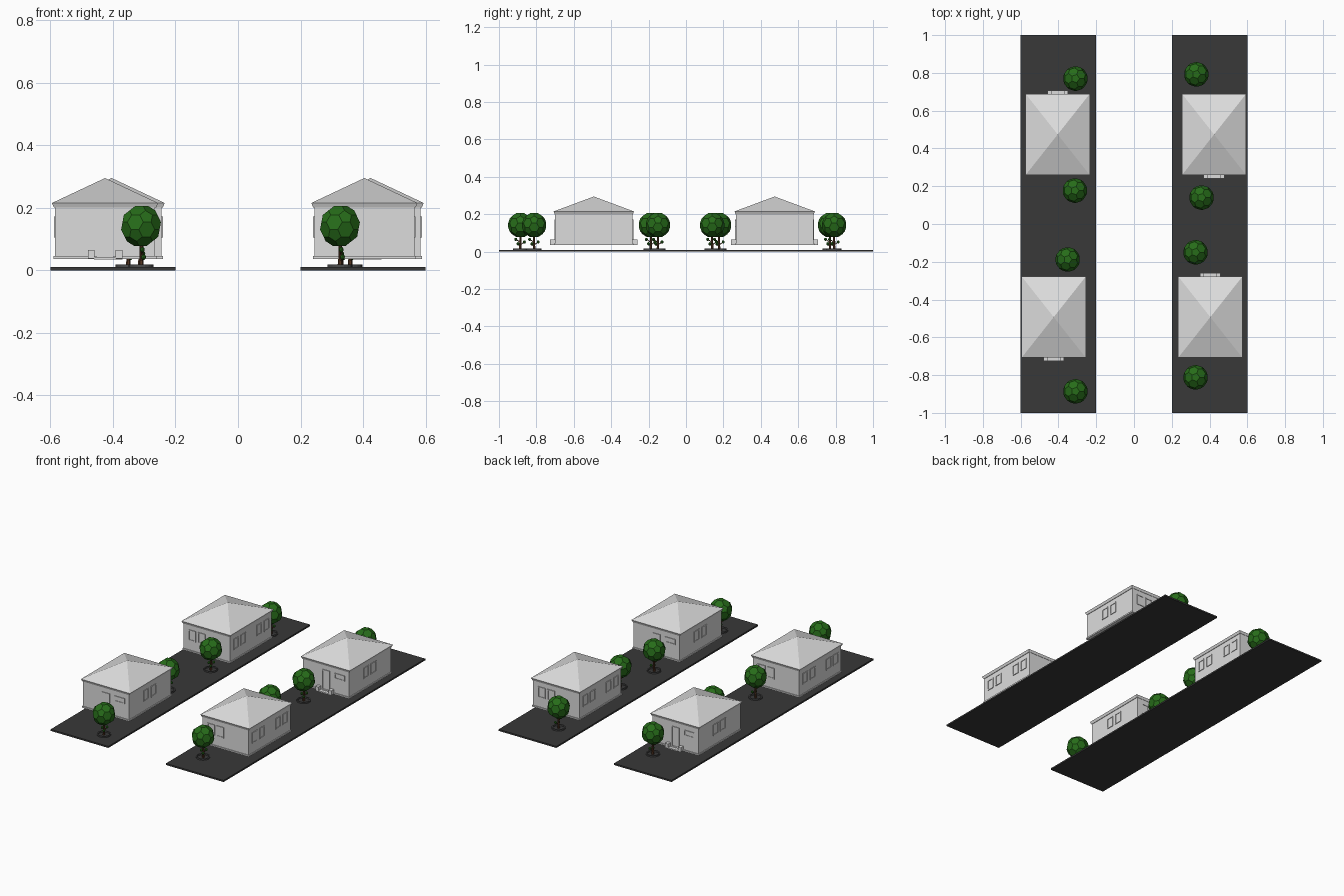
import bpy, bmesh, math
from mathutils import Vector, Matrix

if "Cube" in bpy.data.objects:
    bpy.data.objects.remove(bpy.data.objects["Cube"])


def material(name, rgb):
    m = bpy.data.materials.new(name)
    m.diffuse_color = (*rgb, 1)
    m.use_nodes = True
    m.node_tree.nodes["Principled BSDF"].inputs["Base Color"].default_value = m.diffuse_color
    return m


PLASTER = material("pale grey plaster", (0.72, 0.72, 0.72))
ASPHALT = material("dark grey ground", (0.04, 0.04, 0.04))
STONE = material("grey kerb", (0.07, 0.07, 0.07))
LEAF = material("green leaves", (0.02, 0.15, 0.01))
BARK = material("brown bark", (0.09, 0.035, 0.015))


def finish(name, bm, mat, matrix=Matrix()):
    bmesh.ops.recalc_face_normals(bm, faces=bm.faces[:])
    me = bpy.data.meshes.new(name)
    bm.to_mesh(me)
    bm.free()
    me.materials.append(mat)
    ob = bpy.data.objects.new(name, me)
    ob.matrix_world = matrix
    bpy.context.collection.objects.link(ob)
    return ob


def add_box(bm, x0, x1, y0, y1, z0, z1):
    m = Matrix.Translation(((x0 + x1) / 2, (y0 + y1) / 2, (z0 + z1) / 2))
    bmesh.ops.create_cube(bm, size=1, matrix=m @ Matrix.Diagonal((x1 - x0, y1 - y0, z1 - z0, 1)))


def add_rod(bm, a, b, r0, r1, sides=6):
    a, b = Vector(a), Vector(b)
    d = b - a
    m = Matrix.Translation((a + b) / 2) @ d.to_track_quat('Z', 'Y').to_matrix().to_4x4()
    bmesh.ops.create_cone(bm, cap_ends=True, segments=sides, radius1=r0, radius2=r1,
                          depth=d.length, matrix=m)


def add_ball(bm, centre, r, rz):
    # truncated icosahedron: a pentagon faces straight up
    ball = bmesh.new()
    bmesh.ops.create_icosphere(ball, subdivisions=1, radius=1)
    bmesh.ops.bevel(ball, geom=ball.verts[:], offset=33, offset_type='PERCENT',
                    segments=1, profile=0.5, affect='VERTICES')
    for v in ball.verts:
        v.co.normalize()
    me = bpy.data.meshes.new("ball")
    ball.to_mesh(me)
    ball.free()
    me.transform(Matrix.Translation(centre) @ Matrix.Diagonal((r, r, rz, 1)))
    bm.from_mesh(me)
    bpy.data.meshes.remove(me)


HX, HY = 0.16, 0.207          # wall half sizes
Z0, Z1 = 0.038, 0.203         # wall bottom and top


def add_frame(bm, side, u, w, z0, z1):
    """Window or door: four raised bars and a thin pane on one wall."""
    t, d, pane = 0.006, 0.004, 0.001

    def bar(u0, u1, za, zb, depth):
        if side in ('front', 'back'):
            s = -1 if side == 'front' else 1
            ya, yb = sorted((s * (HY - 0.002), s * (HY + depth)))
            add_box(bm, u0, u1, ya, yb, za, zb)
        else:
            s = -1 if side == 'left' else 1
            xa, xb = sorted((s * (HX - 0.002), s * (HX + depth)))
            add_box(bm, xa, xb, u0, u1, za, zb)
    a, b = u - w / 2, u + w / 2
    bar(a, a + t, z0, z1, d)
    bar(b - t, b, z0, z1, d)
    bar(a + t, b - t, z1 - t, z1, d)
    bar(a + t, b - t, z0, z0 + t, d)
    bar(a + t, b - t, z0 + t, z1 - t, pane)


def house(x, y, turned):
    mw = Matrix.Translation((x, y, 0)) @ Matrix.Rotation(math.pi if turned else 0, 4, 'Z')
    # walls with a slightly wider plinth
    bm = bmesh.new()
    add_box(bm, -HX, HX, -HY, HY, Z0, Z1)
    add_box(bm, -HX - 0.005, HX + 0.005, -HY - 0.005, HY + 0.005, Z0 - 0.002, Z0 + 0.007)
    finish("house_walls", bm, PLASTER, mw)

    # hipped roof with sloped eaves
    bm = bmesh.new()
    rings = []
    for hx, hy, z in ((0.163, 0.209, 0.2), (0.17, 0.215, 0.215)):
        rings.append([bm.verts.new((sx * hx, sy * hy, z))
                      for sx, sy in ((-1, -1), (1, -1), (1, 1), (-1, 1))])
    top = bm.verts.new((0, 0, 0.295))
    bm.faces.new(rings[0])
    for i in range(4):
        j = (i + 1) % 4
        bm.faces.new((rings[0][i], rings[0][j], rings[1][j], rings[1][i]))
        bm.faces.new((rings[1][i], rings[1][j], top))
    finish("house_roof", bm, PLASTER, mw)

    # door and windows
    bm = bmesh.new()
    add_frame(bm, 'front', 0, 0.052, 0.045, 0.172)
    add_frame(bm, 'front', 0.095, 0.07, 0.135, 0.17)
    for u in (0.1, 0.035):
        add_frame(bm, 'back', u, 0.05, 0.105, 0.172)
    for u in (-0.04, 0.033):
        add_frame(bm, 'right', u, 0.052, 0.105, 0.172)
    for u in (-0.155, -0.083, 0.075, 0.147):
        add_frame(bm, 'left', u, 0.05, 0.105, 0.172)
    finish("house_openings", bm, PLASTER, mw)

    # doorstep between two low cheek blocks
    bm = bmesh.new()
    add_box(bm, -0.035, 0.035, -HY - 0.026, -HY, 0.035, 0.043)
    for s in (-1, 1):
        a, b = sorted((s * 0.034, s * 0.055))
        add_box(bm, a, b, -HY - 0.026, -HY, 0.037, 0.065)
    finish("doorstep", bm, PLASTER, mw)


def tree(x, y):
    mw = Matrix.Translation((x, y, 0))
    # crown and small side tufts
    bm = bmesh.new()
    add_ball(bm, (0, 0, 0.142), 0.066, 0.068)
    tufts = ((0.004, -0.024, 0.066), (0.006, 0.022, 0.052), (0.008, -0.012, 0.042))
    for t in tufts:
        add_ball(bm, t, 0.008, 0.009)
    finish("tree_crown", bm, LEAF, mw)

    # trunk and twigs
    bm = bmesh.new()
    add_rod(bm, (0, 0, 0.01), (0.002, 0, 0.05), 0.008, 0.006)
    add_rod(bm, (0.002, 0, 0.048), (0, 0, 0.1), 0.0065, 0.006)
    for t in tufts:
        add_rod(bm, (0.001, 0, t[2] - 0.016), t, 0.003, 0.002, 5)
    finish("tree_trunk", bm, BARK, mw)

    # round kerb about the trunk
    bm = bmesh.new()
    n = 20
    loops = []
    for r, z in ((0.04, 0.008), (0.04, 0.018), (0.033, 0.018), (0.033, 0.008)):
        loops.append([bm.verts.new((r * math.cos(2 * math.pi * i / n),
                                    r * math.sin(2 * math.pi * i / n), z)) for i in range(n)])
    for k in range(4):
        p, q = loops[k], loops[(k + 1) % 4]
        for i in range(n):
            j = (i + 1) % n
            bm.faces.new((p[i], p[j], q[j], q[i]))
    finish("tree_kerb", bm, STONE, mw)


# two ground strips
for s in (-1, 1):
    bm = bmesh.new()
    add_box(bm, s * 0.4 - 0.2, s * 0.4 + 0.2, -1, 1, 0, 0.01)
    finish("ground_strip", bm, ASPHALT)

# four houses, two of them turned about
for hx, hy, turned in ((-0.404, 0.474, True), (-0.425, -0.493, False),
                       (0.424, 0.474, False), (0.404, -0.493, True)):
    house(hx, hy, turned)

# eight street trees
for p in ((-0.31, 0.77), (-0.313, 0.177), (-0.351, -0.188), (-0.31, -0.886),
          (0.33, 0.792), (0.358, 0.14), (0.326, -0.15), (0.326, -0.812)):
    tree(*p)
